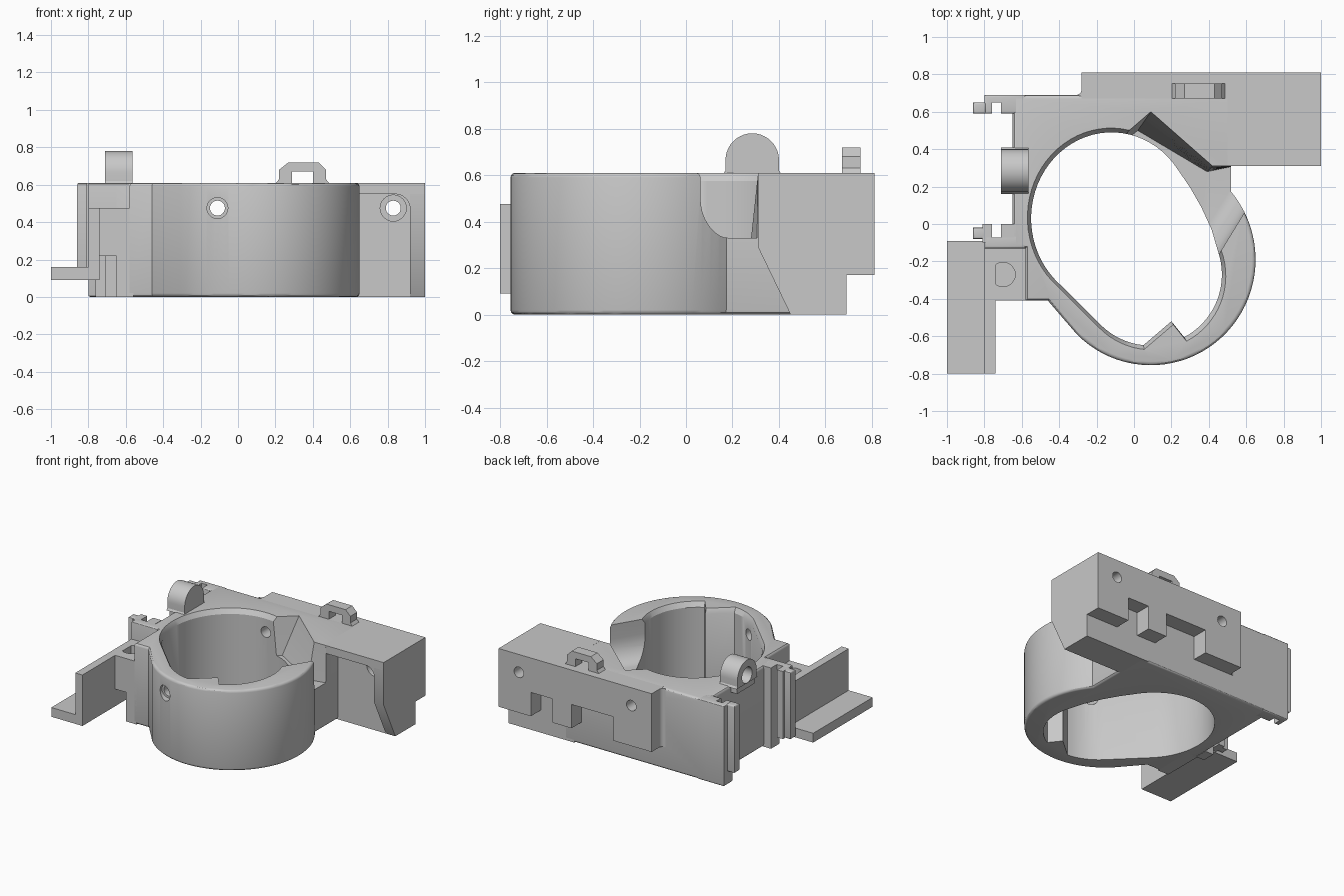
import bpy, bmesh
from math import sin, cos, radians
from mathutils import Vector

old = bpy.data.objects.get("Cube")
if old:
    bpy.data.objects.remove(old, do_unlink=True)

SHADE = (0.58, 0.58, 0.58, 1)
grey = bpy.data.materials.new("plain grey")
grey.use_nodes = True
grey.diffuse_color = SHADE
grey.node_tree.nodes["Principled BSDF"].inputs["Base Color"].default_value = SHADE


def arc(cx, cy, rx, ry, a0, a1, n):
    return [(cx + rx * cos(radians(a0 + (a1 - a0) * i / n)),
             cy + ry * sin(radians(a0 + (a1 - a0) * i / n))) for i in range(n + 1)]


def loft(name, rings, bevel=0):
    """Skin a stack of equal-length 3D rings and cap both ends."""
    bm = bmesh.new()
    vs = [[bm.verts.new(p) for p in r] for r in rings]
    n = len(vs[0])
    for a, b in zip(vs, vs[1:]):
        for i in range(n):
            j = (i + 1) % n
            bm.faces.new((a[i], a[j], b[j], b[i]))
    caps = [bm.faces.new(vs[0]), bm.faces.new(vs[-1])]
    bmesh.ops.recalc_face_normals(bm, faces=bm.faces)
    if bevel:
        edges = [e for f in caps for e in f.edges]
        bmesh.ops.bevel(bm, geom=edges, offset=bevel, segments=3, profile=0.5, affect='EDGES')
        bmesh.ops.recalc_face_normals(bm, faces=bm.faces)
    me = bpy.data.meshes.new(name)
    bm.to_mesh(me)
    bm.free()
    me.materials.append(grey)
    ob = bpy.data.objects.new(name, me)
    bpy.context.collection.objects.link(ob)
    return ob


def prism(name, pts, lo, hi, axis="z", bevel=0):
    place = {"x": lambda a, b, d: (d, a, b),
             "y": lambda a, b, d: (a, d, b),
             "z": lambda a, b, d: (a, b, d)}[axis]
    return loft(name, [[place(a, b, d) for a, b in pts] for d in (lo, hi)], bevel)


def box(name, x0, x1, y0, y1, z0, z1, bevel=0):
    return prism(name, [(x0, y0), (x1, y0), (x1, y1), (x0, y1)], z0, z1, "z", bevel)


def rod(name, a, b, r, lo, hi, axis):
    return prism(name, arc(a, b, r, r, 0, 345, 23), lo, hi, axis)


def cut(ob, cutters):
    """Subtract each cutter in turn and keep the plain mesh."""
    for c in cutters:
        m = ob.modifiers.new("cut", 'BOOLEAN')
        m.operation, m.solver, m.object = 'DIFFERENCE', 'EXACT', c
        m.use_self = True
        bpy.context.view_layer.update()
        deps = bpy.context.evaluated_depsgraph_get()
        me = bpy.data.meshes.new_from_object(ob.evaluated_get(deps))
        ob.modifiers.clear()
        ob.data = me


TOP = 0.61
parts, cutters = [], []

# Main body: round clamp ring running into the rear plate
outline = arc(0.09, -0.19, 0.56, 0.565, 225, 400, 40)
outline += [(0.52, 0.69), (-0.65, 0.69), (-0.65, -0.13),
            (-0.58, -0.13), (-0.58, -0.41), (-0.46, -0.41)]
body = prism("clamp_body", outline, 0, TOP, "z", 0.02)

# Oval bore with an inner rib and a flared rim
bore = arc(-0.12, 0.03, 0.43, 0.46, 35, 225, 36) + arc(0.09, -0.27, 0.38, 0.38, 225, 264, 8)
bore += [(0.2, -0.52)] + arc(0.09, -0.27, 0.38, 0.38, 298, 380, 16)
bore += [(0.415, -0.03), (0.36, 0.09), (0.3, 0.195)]
bx, by = -0.05, -0.08
bore_cut = loft("bore_cutter", [
    [(bx + (x - bx) * s, by + (y - by) * s, z) for x, y in bore]
    for z, s in ((-0.1, 1), (0.575, 1), (0.645, 1.08))])

# Channel through the ring wall: sloped on the plate side, curved up at the ring end
along = Vector((-0.85, 0.52))
levels = [(0.17 * (1 - cos(radians(a))), 0.13 * (1 - sin(radians(a)))) for a in range(0, 91, 10)]
rings = []
for rise, shift in levels + [(0.28, 0), (0.4, 0)]:
    f = max(0, 1 - rise / 0.28)
    poly = [(-0.06 - 0.03 * f, 0.47 - 0.06 * f), (0.09 - 0.07 * f, 0.6 - 0.1 * f),
            (0.42 - 0.03 * f, 0.31 - 0.03 * f), (0.54, 0.31), (0.7, 0.31)]
    poly += [tuple(Vector(p) + along * shift) for p in ((0.652, 0.162), (0.32, -0.38))]
    rings.append([(x, y, 0.33 + rise) for x, y in poly + [(0.1, 0.0)]])
channel = loft("channel_cutter", rings)

# Screw holes through front and back, with counterbores
screws = [rod("screw_cutter", x, 0.475, 0.04, -1, 1, "y") for x in (-0.11, 0.83)]
sinks = [rod("sink_cutter", -0.11, 0.475, 0.056, -0.9, -0.67, "y"),
         rod("sink_cutter", 0.83, 0.475, 0.07, 0.3, 0.5, "y")]
cutters += [bore_cut, channel] + screws + sinks
cut(body, [bore_cut, channel, screws[0], sinks[0]])
parts.append(body)

# Side block: rear wall, roof, tapered leg and the fillet between them
wall = box("block_wall", 0.45, 1.0, 0.45, 0.69, 0, TOP)
cut(wall, [screws[1], sinks[1]])
parts += [wall, box("block_roof", 0.5, 1.0, 0.31, 0.46, 0.55, TOP),
          prism("block_leg", [(0.31, TOP), (0.31, 0.29), (0.45, 0), (0.46, 0), (0.46, TOP)],
                0.92, 1.0, "x"),
          prism("block_fillet", [(0.93, 0.56)] + arc(0.84, 0.47, 0.08, 0.08, 0, 90, 8),
                0.315, 0.46, "y")]

# Rear ledge with two notches in its lower edge
ledge = prism("rear_ledge", [(1, TOP), (1, 0.17), (0.73, 0.17), (0.73, 0.35), (0.55, 0.35),
                             (0.55, 0.17), (0.39, 0.17), (0.39, 0.35), (0.04, 0.35),
                             (0.04, 0.17), (-0.28, 0.17), (-0.28, TOP)], 0.655, 0.81, "y")
cut(ledge, screws)
parts.append(ledge)
parts.append(prism("ledge_corner", [(-0.27, 0.68)] + arc(-0.31, 0.72, 0.03, 0.03, 270, 360, 6),
                   0.17, TOP))

# Hinge flanges with slots and hooked strips
for name, y0, y1, z0, s0 in (("rear", 0.59, 0.69, 0, 0.59), ("front", -0.13, -0.06, 0.22, -0.07)):
    flange = box(name + "_flange", -0.8, -0.58, y0, y1, z0, TOP, 0.012)
    slot = box("slot_cutter", -0.76, -0.71, s0 - 0.002, s0 + 0.06, -0.1, 0.8)
    cut(flange, [slot])
    cutters.append(slot)
    hook_y = y0 if y0 > 0 else -0.08
    parts += [flange, box(name + "_hook", -0.86, -0.79, hook_y, hook_y + 0.06, 0.1, TOP, 0.012)]
parts += [box("front_hook_root", -0.81, -0.76, -0.1, 0.0, 0.1, TOP),
          box("front_inner_lip", -0.71, -0.64, -0.1, 0.0, 0, TOP)]

# Low platform with a blind hole, and the angled side plate
platform = box("platform", -0.8, -0.56, -0.41, -0.1, 0.22, 0.475)
dimple = rod("dimple_cutter", -0.7, -0.27, 0.065, 0.33, 0.6, "z")
cut(platform, [dimple])
cutters.append(dimple)
parts += [platform, box("platform_foot", -0.65, -0.56, -0.41, -0.1, 0, 0.3),
          box("side_plate_web", -0.8, -0.74, -0.8, -0.09, 0.09, 0.475),
          box("side_plate_flange", -1.0, -0.74, -0.8, -0.09, 0.09, 0.16)]

# Raised barrel with a blind hole
barrel = prism("barrel", [(0.16, 0.605), (0.17, 0.62)] + arc(0.285, 0.665, 0.115, 0.115, 180, 0, 20)
               + [(0.4, 0.62), (0.41, 0.605)], -0.71, -0.565, "x")
barrel_hole = rod("barrel_cutter", 0.285, 0.665, 0.06, -0.8, -0.59, "x")
cut(barrel, [barrel_hole])
cutters.append(barrel_hole)
parts += [barrel, box("barrel_base", -0.7, -0.64, 0.18, 0.39, 0.56, 0.6)]

# Cable clip arch
parts.append(prism("cable_clip", [(0.2, 0.605), (0.22, 0.63), (0.22, 0.68), (0.27, 0.72),
                                  (0.43, 0.72), (0.47, 0.68), (0.47, 0.63), (0.49, 0.605),
                                  (0.4, 0.605), (0.4, 0.67), (0.29, 0.67), (0.29, 0.605)],
                   0.67, 0.75, "y"))

for c in cutters:
    bpy.data.objects.remove(c, do_unlink=True)
bpy.ops.object.select_all(action='DESELECT')
for p in parts:
    p.select_set(True)
bpy.context.view_layer.objects.active = body
bpy.ops.object.shade_smooth_by_angle(angle=radians(30))
